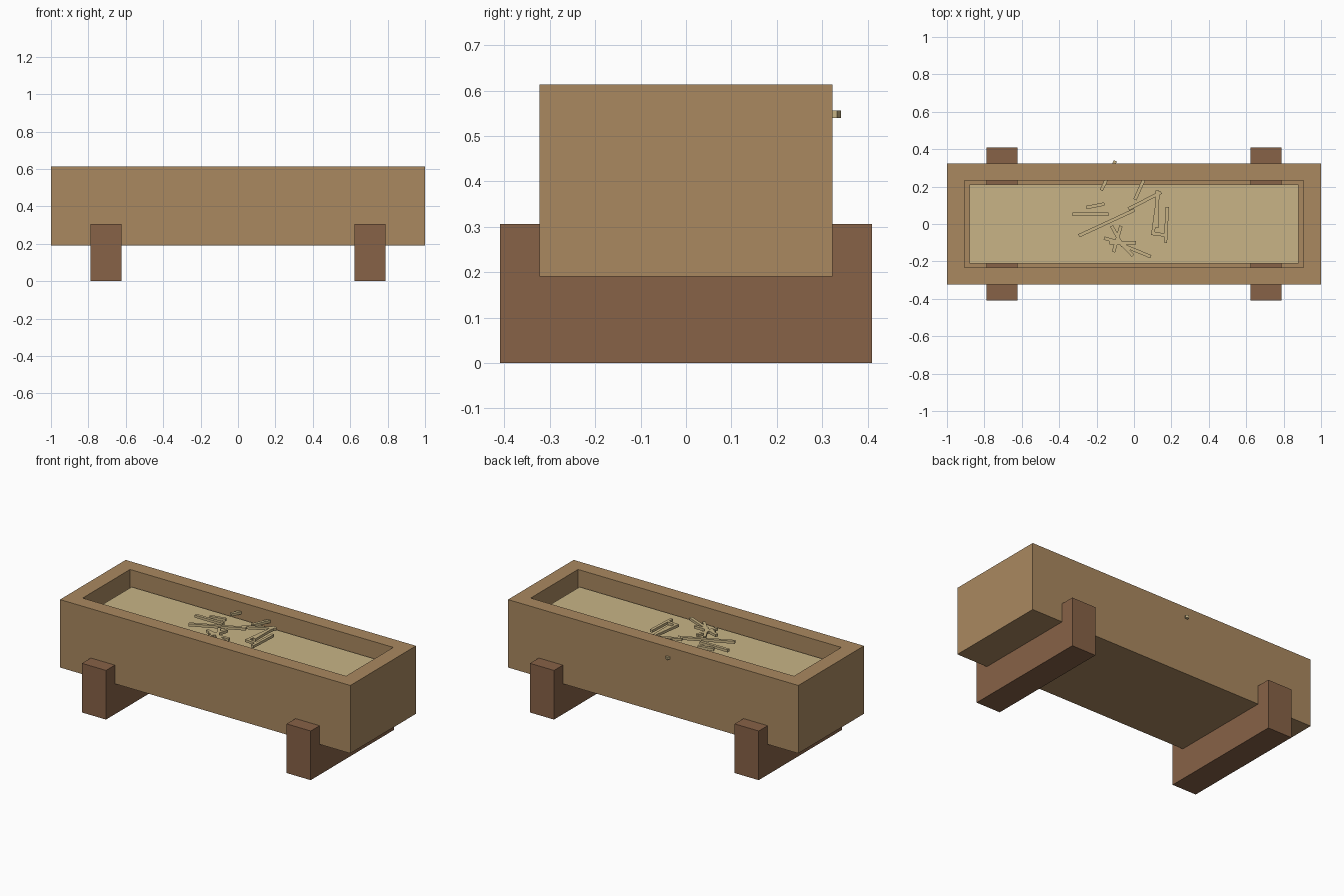
import bpy, bmesh, math
from mathutils import Matrix, Vector

if "Cube" in bpy.data.objects:
    bpy.data.objects.remove(bpy.data.objects["Cube"])


def srgb(r, g, b):
    def lin(c):
        c /= 255
        return c / 12.92 if c <= 0.04045 else ((c + 0.055) / 1.055) ** 2.4
    return (lin(r), lin(g), lin(b), 1)


def material(name, rgb):
    m = bpy.data.materials.new(name)
    m.diffuse_color = srgb(*rgb)
    m.use_nodes = True
    m.node_tree.nodes["Principled BSDF"].inputs["Base Color"].default_value = m.diffuse_color
    return m


wood = material("light_wood", (170, 137, 96))
dark = material("dark_wood", (135, 98, 71))
hay = material("hay", (200, 180, 134))


def finish(name, bm, mat):
    me = bpy.data.meshes.new(name)
    bm.to_mesh(me)
    bm.free()
    me.materials.append(mat)
    ob = bpy.data.objects.new(name, me)
    bpy.context.collection.objects.link(ob)
    return ob


def box(name, lo, hi, mat):
    lo, hi = Vector(lo), Vector(hi)
    bm = bmesh.new()
    bmesh.ops.create_cube(bm, size=1, matrix=Matrix.Translation((lo + hi) / 2)
                          @ Matrix.Diagonal((*(hi - lo), 1)))
    return finish(name, bm, mat)


# Trough: block with a hollow sunk in its top face
X, Y, Z0, Z1, FLOOR = 1.0, 0.323, 0.19, 0.613, 0.28
IX, IY = 0.907, 0.233
bm = bmesh.new()
bmesh.ops.create_cube(bm, size=1, matrix=Matrix.Translation((0, 0, (Z0 + Z1) / 2))
                      @ Matrix.Diagonal((2 * X, 2 * Y, Z1 - Z0, 1)))
top = max(bm.faces, key=lambda f: f.calc_center_median().z)
bmesh.ops.inset_region(bm, faces=[top], thickness=0.05)
for v in top.verts:
    v.co.x, v.co.y = math.copysign(IX, v.co.x), math.copysign(IY, v.co.y)
r = bmesh.ops.extrude_face_region(bm, geom=[top])
for v in r["geom"]:
    if isinstance(v, bmesh.types.BMVert):
        v.co.z = FLOOR
if top.is_valid:
    bmesh.ops.delete(bm, geom=[top], context='FACES_ONLY')
bmesh.ops.recalc_face_normals(bm, faces=bm.faces)
finish("trough", bm, wood)

# Cross beams carrying the trough
for side, cx in (("left", -0.705), ("right", 0.705)):
    box(side + "_beam", (cx - 0.083, -0.41, 0), (cx + 0.083, 0.41, 0.306), dark)

# Hay filling
box("hay_bed", (-0.88, -0.21, FLOOR), (0.88, 0.21, 0.52), hay)

# Loose straws: start x, y and end x, y, all lying just above the bed
straws = [
    (-.255, .088, -.158, .107), (-.33, .053, -.137, .053),
    (-.295, -.063, .003, .075), (-.03, .08, .145, .17),
    (.005, .13, .065, .265), (-.175, .18, -.10, .337),
    (.125, .18, .125, -.02), (.178, .09, .168, -.10),
    (.13, .16, .10, -.06), (.10, -.05, .17, -.06),
    (-.12, -.01, -.06, -.12), (-.07, -.01, -.11, -.15),
    (-.16, -.075, -.04, -.11), (-.09, -.08, -.005, -.17),
    (-.13, -.10, .01, -.10), (-.055, -.115, .09, -.175),
]
for i, (x0, y0, x1, y1) in enumerate(straws):
    bm = bmesh.new()
    m = (Matrix.Translation(((x0 + x1) / 2, (y0 + y1) / 2, 0.548))
         @ Matrix.Rotation(math.atan2(y1 - y0, x1 - x0), 4, 'Z')
         @ Matrix.Diagonal((math.hypot(x1 - x0, y1 - y0), 0.018, 0.016, 1)))
    bmesh.ops.create_cube(bm, size=1, matrix=m)
    finish(f"straw_{i + 1}", bm, hay)
